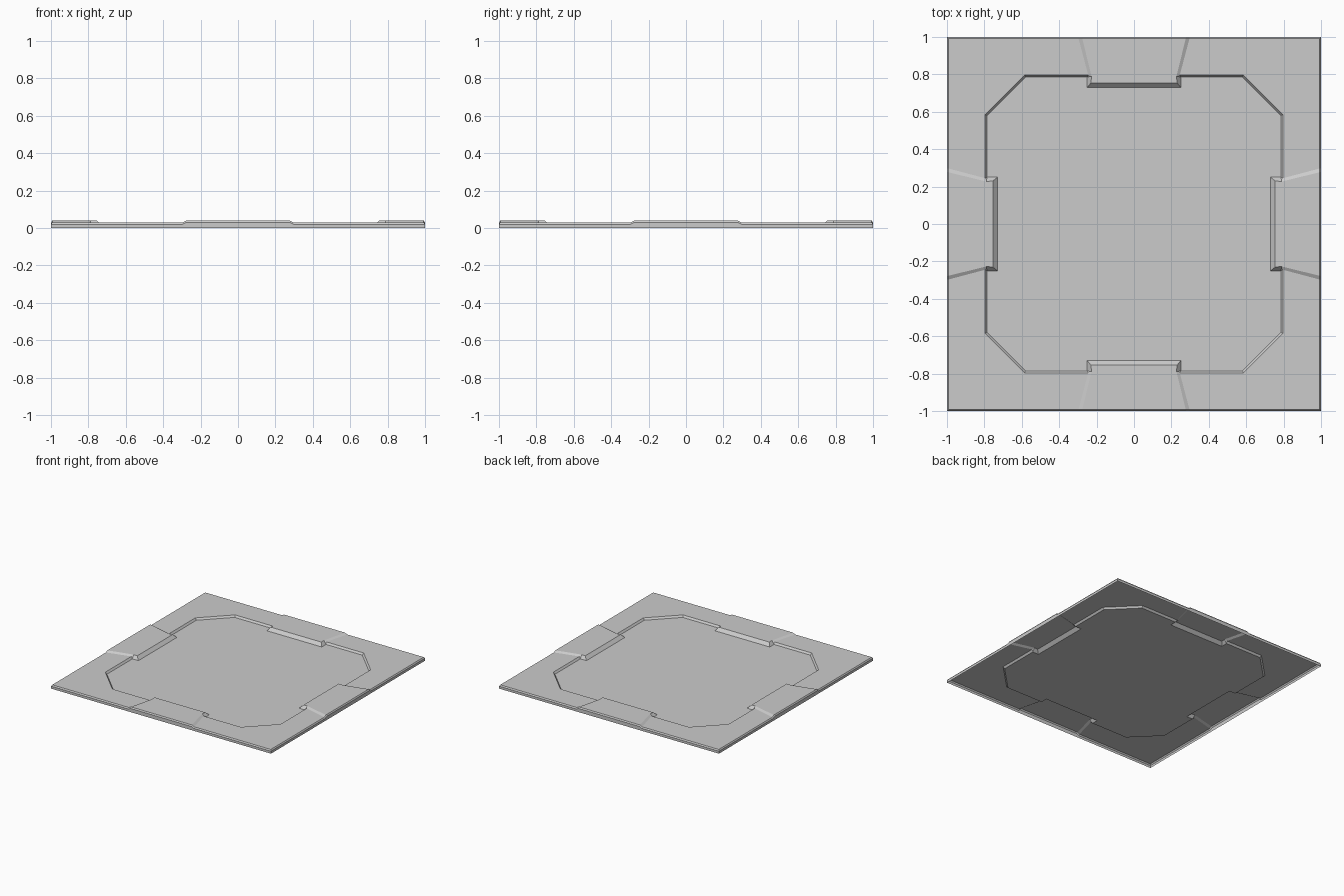
import bpy, bmesh, math

if "Cube" in bpy.data.objects:
    bpy.data.objects.remove(bpy.data.objects["Cube"])

FLOOR, BORDER, PAD, RIM = 0.015, 0.03, 0.04, 0.02

# key points of one eighth of the tile (from pad centre line to the diagonal)
P = {
    # recessed octagonal floor
    "centre": (0, 0, FLOOR), "foot_mid": (0, 0.73, FLOOR), "foot_end": (0.25, 0.73, FLOOR),
    "foot_in": (0.25, 0.785, FLOOR), "oct": (0.58, 0.785, FLOOR), "oct_diag": (0.6825, 0.6825, FLOOR),
    # raised border
    "b_pad": (0.245, 0.797, BORDER), "b_oct": (0.584, 0.797, BORDER), "b_diag": (0.6905, 0.6905, BORDER),
    "b_corner": (0.993, 0.993, BORDER), "b_out": (0.297, 0.993, BORDER),
    # raised pad
    "p_mid": (0, 0.755, PAD), "p_end": (0.23, 0.755, PAD), "p_neck": (0.227, 0.79, PAD),
    "p_out": (0.277, 0.993, PAD), "p_outmid": (0, 0.993, PAD),
    # outer rim
    "r_outmid": (0, 1, BORDER), "r_pad": (0.277, 1, BORDER), "r_out": (0.297, 1, RIM), "r_corner": (1, 1, RIM),
    "z_mid": (0, 1, 0), "z_pad": (0.277, 1, 0), "z_out": (0.297, 1, 0), "z_corner": (1, 1, 0),
}
FACES = [
    "centre foot_mid foot_end foot_in oct oct_diag",
    "foot_mid p_mid p_end foot_end",
    "foot_end p_end p_neck foot_in",
    "foot_in p_neck b_pad",
    "foot_in b_pad b_oct oct",
    "oct b_oct b_diag oct_diag",
    "b_pad b_out b_corner b_diag b_oct",
    "p_mid p_outmid p_out p_neck p_end",
    "p_neck p_out b_out b_pad",
    "p_outmid r_outmid r_pad p_out",
    "p_out r_pad r_out b_out",
    "b_out r_out r_corner b_corner",
    "r_outmid z_mid z_pad r_pad",
    "r_pad z_pad z_out r_out",
    "r_out z_out z_corner r_corner",
]

# mirror each eighth and turn it around the four sides
bm = bmesh.new()
for k in range(4):
    c, s = round(math.cos(k * math.pi / 2)), round(math.sin(k * math.pi / 2))
    for m in (1, -1):
        v = {n: bm.verts.new((c * x * m - s * y, s * x * m + c * y, z)) for n, (x, y, z) in P.items()}
        for f in FACES:
            names = f.split()
            bm.faces.new([v[n] for n in (names if m < 0 else names[::-1])])
bmesh.ops.remove_doubles(bm, verts=bm.verts, dist=1e-5)

# merge coplanar pieces and make normals point up / outward
bmesh.ops.dissolve_limit(bm, angle_limit=math.radians(1), verts=bm.verts, edges=bm.edges)
bmesh.ops.recalc_face_normals(bm, faces=bm.faces)
if max(bm.faces, key=lambda f: f.calc_area()).normal.z < 0:
    bmesh.ops.reverse_faces(bm, faces=bm.faces)

mesh = bpy.data.meshes.new("floor_panel")
bm.to_mesh(mesh)
bm.free()
bpy.context.collection.objects.link(bpy.data.objects.new("floor_panel", mesh))
